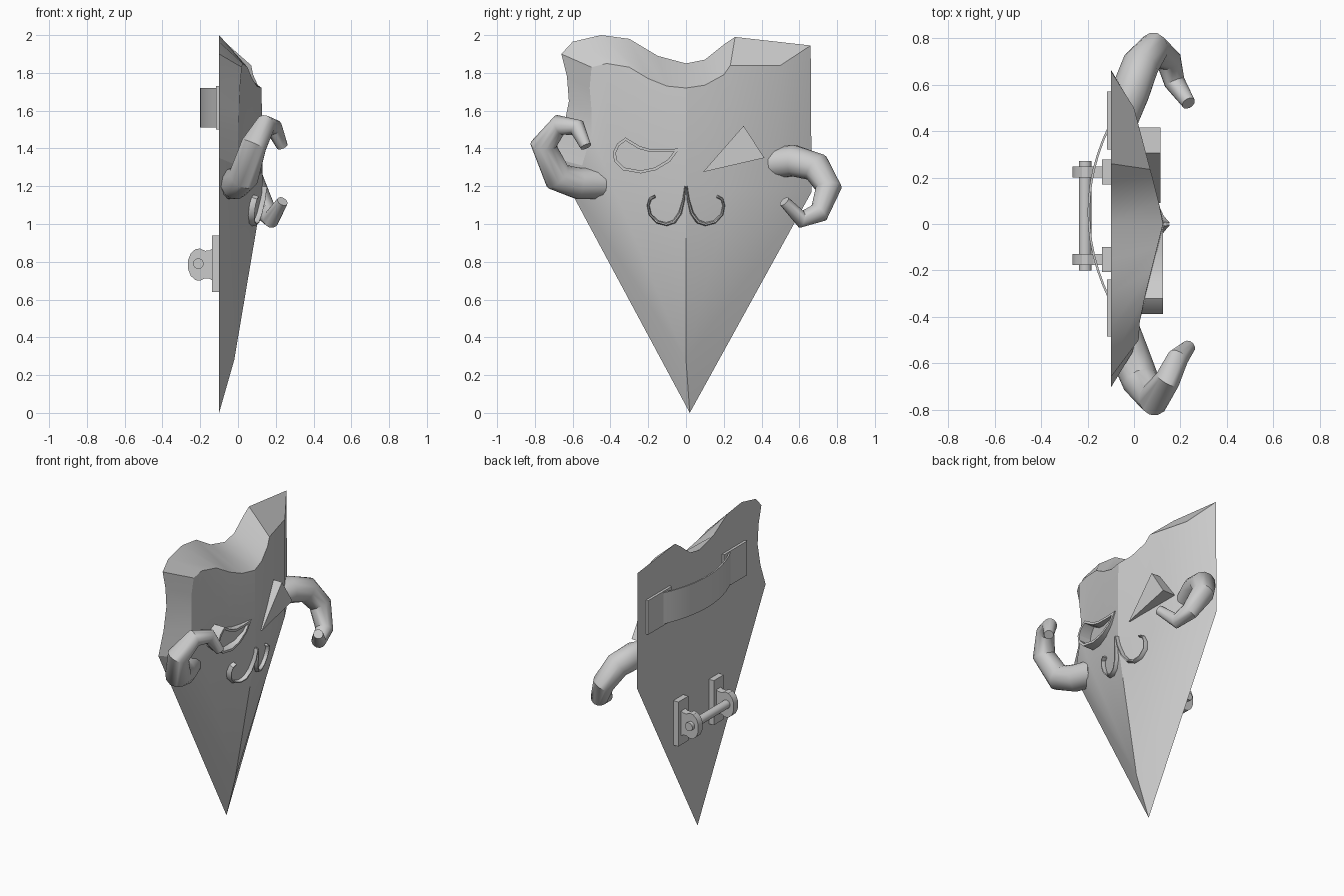
import bpy, bmesh, math
from mathutils import Vector

if "Cube" in bpy.data.objects:
    bpy.data.objects.remove(bpy.data.objects["Cube"])


def finish(name, bm, angle=30):
    bmesh.ops.recalc_face_normals(bm, faces=bm.faces)
    me = bpy.data.meshes.new(name)
    bm.to_mesh(me)
    bm.free()
    for p in me.polygons:
        p.use_smooth = True
    me.set_sharp_from_angle(angle=math.radians(angle))
    ob = bpy.data.objects.new(name, me)
    bpy.context.collection.objects.link(ob)
    return ob


def prism(name, pts, d):
    """Extrude a polygon of 3D points along d."""
    bm = bmesh.new()
    a = [bm.verts.new(p) for p in pts]
    b = [bm.verts.new(Vector(p) + Vector(d)) for p in pts]
    n = len(pts)
    bm.faces.new(a)
    bm.faces.new(b)
    for i in range(n):
        j = (i + 1) % n
        bm.faces.new((a[i], a[j], b[j], b[i]))
    return finish(name, bm)


def box(name, x, y, z):
    return prism(name, [(x[0], y[0], z[0]), (x[0], y[1], z[0]), (x[0], y[1], z[1]), (x[0], y[0], z[1])],
                 (x[1] - x[0], 0, 0))


def sweep(name, pts, radii, sides, depth=None, back=-0.095):
    """Tapering tube; depth fixes the half size along x."""
    bm = bmesh.new()
    pts = [Vector(p) for p in pts]
    rings = []
    for i, p in enumerate(pts):
        t = Vector()
        if i > 0:
            t += (p - pts[i - 1]).normalized()
        if i < len(pts) - 1:
            t += (pts[i + 1] - p).normalized()
        t.normalize()
        u = Vector((1, 0, 0))
        u = (u - t * u.dot(t)).normalized()
        v = t.cross(u)
        ring = []
        for k in range(sides):
            a = math.tau * (k + 0.5) / sides
            q = p + u * math.cos(a) * (depth or radii[i]) + v * math.sin(a) * radii[i]
            q.x = max(q.x, back)
            ring.append(bm.verts.new(q))
        rings.append(ring)
    for r, s in zip(rings, rings[1:]):
        for k in range(sides):
            m = (k + 1) % sides
            bm.faces.new((r[k], r[m], s[m], s[k]))
    bm.faces.new(rings[0])
    bm.faces.new(rings[-1])
    return finish(name, bm, 40)


# shield body: outer back rim, bevelled edge, ridged front
outer = [(-.66, 1.9), (-.6, 1.965), (-.45, 2), (-.3, 1.98), (-.15, 1.89), (0, 1.85),
         (.1, 1.87), (.2, 1.95), (.26, 1.99), (.66, 1.945)]
inner = [(.02, -.5, 1.83), (.025, -.42, 1.85), (.05, -.3, 1.83), (.075, -.2, 1.77), (.1, -.1, 1.73),
         (.125, 0, 1.72), (.105, .1, 1.735), (.08, .2, 1.79), (.07, .235, 1.84), (.0, .5, 1.84)]
mid = [(-.005, -.55, 1.31), (.025, -.42, 1.275), (.055, -.3, 1.235), (.08, -.2, 1.2), (.105, -.1, 1.175),
       (.13, 0, 1.165), (.105, .1, 1.168), (.08, .2, 1.173), (.07, .235, 1.175), (.0, .5, 1.185)]
bm = bmesh.new()
V = bm.verts.new
O = [V((-.1, y, z)) for y, z in outer]
T = [V(p) for p in inner]
M = [V(p) for p in mid]
LO = [O[0]] + [V((-.1, y, z)) for y, z in [(-.63, 1.78), (-.62, 1.65), (-.65, 1.5), (-.705, 1.35)]]
LI = [T[0]] + [V(p) for p in [(.01, -.51, 1.72), (.005, -.5, 1.6), (.003, -.5, 1.48)]] + [M[0]]
RO = V((-.1, .665, 1.17))
tip = V((-.1, .02, 0))
B = V((-.02, 0, .28))
for i in range(9):
    bm.faces.new((O[i], O[i + 1], T[i + 1], T[i]))
    if i:
        bm.faces.new((T[i], T[i + 1], M[i + 1], M[i]))
    bm.faces.new((M[i], M[i + 1], B))
bm.faces.new(LI + [M[1], T[1]])
for i in range(4):
    bm.faces.new((LO[i], LI[i], LI[i + 1], LO[i + 1]))
bm.faces.new((O[9], T[9], M[9], RO))
bm.faces.new((RO, M[9], B, tip))
bm.faces.new((LO[4], M[0], B, tip))
bm.faces.new(O + [RO, tip] + LO[:0:-1])
finish("shield_body", bm, 20)

# curling arms
radii = [.085, .085, .08, .07, .055, .046, .03]
sweep("right_arm", [(-.07, .44, 1.32), (-.015, .57, 1.335), (.03, .69, 1.30), (.085, .755, 1.19),
                    (.15, .705, 1.06), (.175, .61, 1.025), (.235, .52, 1.12)],
      radii, 12)
sweep("left_arm", [(-.06, -.45, 1.215), (-.015, -.57, 1.215), (.03, -.68, 1.25), (.085, -.755, 1.42),
                   (.145, -.67, 1.525), (.19, -.575, 1.51), (.235, -.53, 1.41)],
      radii, 12)

# curled moustache halves
curl = [(.004, 1.2), (.012, 1.13), (.03, 1.06), (.06, 1.015), (.1, .999), (.15, 1.01),
        (.19, 1.05), (.2, 1.1), (.188, 1.135), (.163, 1.147)]
for side, s in (("left", -1), ("right", 1)):
    sweep(side + "_moustache",
          [(.127 - .25 * y - .17 * max(0, 1.17 - z), s * y, z) for y, z in curl],
          [.004, .007, .01, .011, .01, .009, .008, .007, .008, .008], 8, depth=.03)

# triangular eye
prism("triangle_eye", [(.01, .09, 1.275), (.01, .305, 1.52), (.01, .415, 1.35)], (.105, 0, 0))

# leaf-shaped eye frame
leaf = [Vector(p) for p in [(-.32, 1.458), (-.365, 1.425), (-.387, 1.38), (-.38, 1.33), (-.335, 1.285),
                            (-.24, 1.268), (-.16, 1.285), (-.085, 1.33), (-.033, 1.4), (-.11, 1.395),
                            (-.19, 1.397), (-.245, 1.412)]]
n = len(leaf)
bm = bmesh.new()
loops = []
for i, p in enumerate(leaf):
    a = (p - leaf[i - 1]).normalized()
    b = (leaf[(i + 1) % n] - p).normalized()
    t = (a + b).normalized()
    q = p + Vector((-t.y, t.x)) * .015 * min(2.6, 1 / max(t.dot(a), .1))
    loops.append([bm.verts.new(c) for c in ((.01, *p), (.125, *p), (.125, *q), (.01, *q))])
for i in range(n):
    for k in range(4):
        m = (k + 1) % 4
        r, s = loops[i], loops[(i + 1) % n]
        bm.faces.new((r[k], r[m], s[m], s[k]))
finish("leaf_eye_frame", bm)

# back strap: pads and curved band
box("strap_pad_right", (-.117, -.098), (.32, .57), (1.5, 1.73))
box("strap_pad_left", (-.117, -.098), (-.485, -.24), (1.5, 1.73))
arc = []
for k in range(13):
    f = k / 6 - 1
    arc.append((-.2 + .088 * f * f, .05 + .37 * f))
band = [(x, y, 1.51) for x, y in arc] + [(x + .01, y, 1.51) for x, y in reversed(arc)]
prism("strap_band", band, (0, 0, .21))

# back grip: brackets, lugs and bar
half = [(-.13, .088), (-.15, .075), (-.175, .073), (-.2, .085), (-.225, .082), (-.25, .06), (-.264, .025)]
lug = half + [(x, -z) for x, z in reversed(half)]
for side, y in (("right", .224), ("left", -.153)):
    box(side + "_grip_plate", (-.137, -.098), (y - .053, y + .053), (.64, .94))
    prism(side + "_grip_lug", [(x, y - .023, .785 + z) for x, z in lug], (0, .046, 0))
sweep("grip_bar", [(-.21, -.2, .79), (-.21, .272, .79)], [.028, .028], 16, back=-1)
